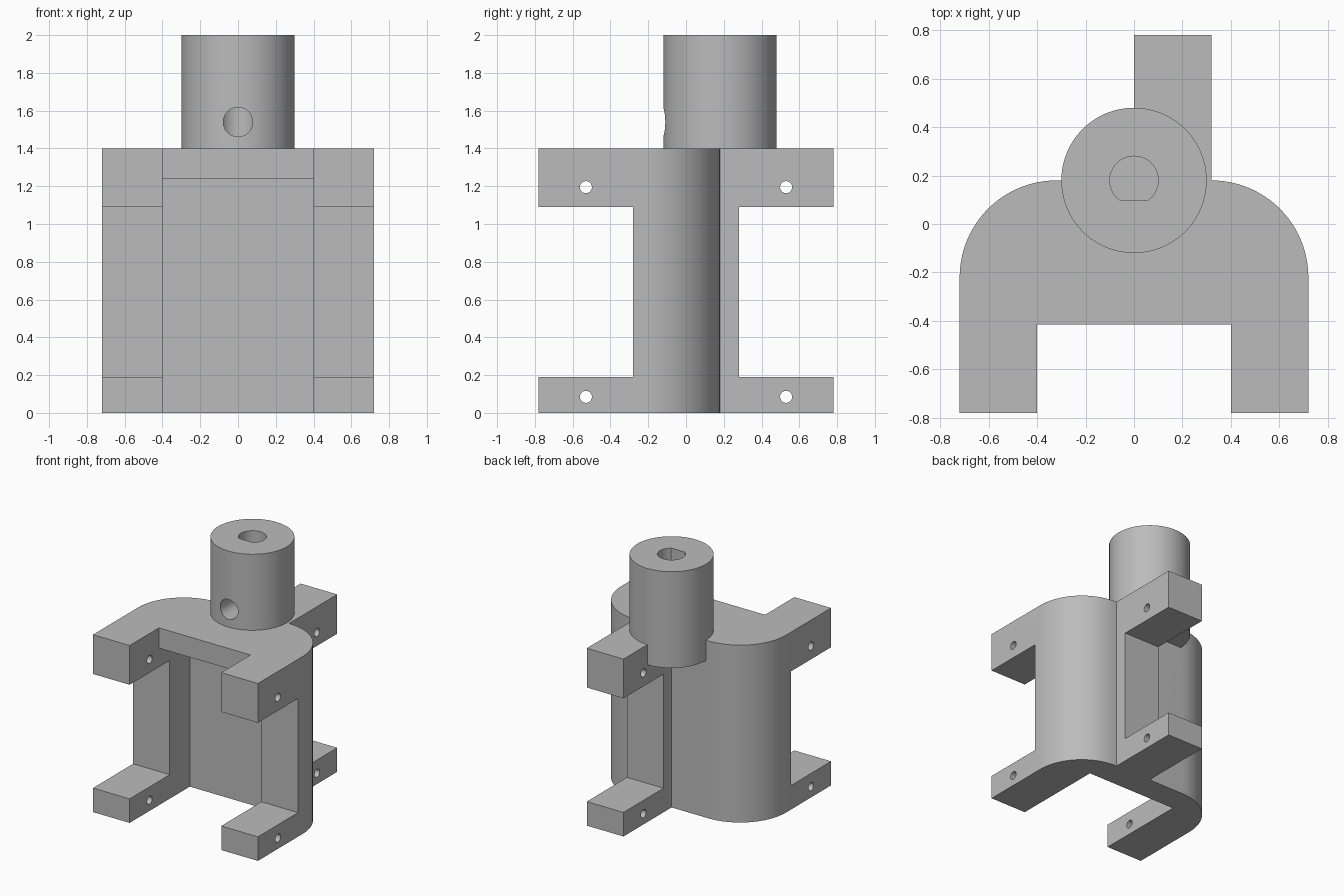
import bpy, bmesh, math

if "Cube" in bpy.data.objects:
    bpy.data.objects.remove(bpy.data.objects["Cube"])

grey = bpy.data.materials.new("plain grey")
grey.diffuse_color = (0.5, 0.5, 0.5, 1)
grey.use_nodes = True
grey.node_tree.nodes["Principled BSDF"].inputs["Base Color"].default_value = grey.diffuse_color


def prism(name, pts, z0, z1):
    """Extrude a closed xy outline from z0 to z1."""
    bm = bmesh.new()
    face = bm.faces.new([bm.verts.new((x, y, z0)) for x, y in pts])
    ext = bmesh.ops.extrude_face_region(bm, geom=[face])
    for v in ext["geom"]:
        if isinstance(v, bmesh.types.BMVert):
            v.co.z = z1
    bmesh.ops.recalc_face_normals(bm, faces=bm.faces)
    me = bpy.data.meshes.new(name)
    bm.to_mesh(me)
    bm.free()
    me.materials.append(grey)
    ob = bpy.data.objects.new(name, me)
    bpy.context.collection.objects.link(ob)
    return ob


def box(name, x0, x1, y0, y1, z0, z1):
    return prism(name, [(x0, y0), (x1, y0), (x1, y1), (x0, y1)], z0, z1)


def arc(cx, cy, r, a0, a1, n):
    return [(cx + r * math.cos(math.radians(a0 + (a1 - a0) * i / n)),
             cy + r * math.sin(math.radians(a0 + (a1 - a0) * i / n))) for i in range(n + 1)]


def combine(target, tool, op):
    """Apply a boolean and remove the tool object."""
    bpy.context.view_layer.objects.active = target
    mod = target.modifiers.new("bool", "BOOLEAN")
    mod.object, mod.operation, mod.solver = tool, op, "EXACT"
    bpy.ops.object.modifier_apply(modifier=mod.name)
    bpy.data.objects.remove(tool)


# Bracket body: U outline with rounded rear corners
outline = [(-0.72, -0.78), (-0.40, -0.78), (-0.40, -0.415), (0.40, -0.415), (0.40, -0.78), (0.72, -0.78)]
outline += arc(0.32, -0.22, 0.40, 0, 90, 24) + arc(-0.32, -0.22, 0.40, 90, 180, 24)
body = prism("bracket", outline, 0, 1.40)

# Rear arm and shaft collar
combine(body, box("rear_arm", 0, 0.32, 0, 0.78, 0, 1.40), "UNION")
combine(body, prism("collar", arc(0, 0.18, 0.30, 0, 360, 96)[:-1], 1.24, 2.0), "UNION")

# Deep channel under the top plate, and side gaps that leave upper and lower arms
combine(body, box("channel", -0.40, 0.40, -1, -0.03, -0.1, 1.24), "DIFFERENCE")
combine(body, box("front_gap", -1, 1, -1, -0.28, 0.19, 1.09), "DIFFERENCE")
combine(body, box("rear_gap", -1, 1, 0.28, 1, 0.19, 1.09), "DIFFERENCE")

# D-shaped shaft bore, flat towards the front
flat = math.degrees(math.asin(0.8))
combine(body, prism("bore", arc(0, 0.18, 0.10, -flat, 180 + flat, 40), 1.40, 2.1), "DIFFERENCE")

# Set screw hole from the front into the bore
screw = prism("screw_hole", arc(0, 0, 0.078, 0, 360, 40)[:-1], 0, 0.7)
screw.rotation_euler = (math.radians(90), 0, 0)
screw.location = (0, 0.18, 1.54)
bpy.context.view_layer.update()
combine(body, screw, "DIFFERENCE")

# Pin holes across all arms
for y in (-0.53, 0.53):
    for z in (0.085, 1.195):
        pin = prism("pin_hole", arc(0, 0, 0.032, 0, 360, 24)[:-1], -1, 1)
        pin.rotation_euler = (0, math.radians(90), 0)
        pin.location = (0, y, z)
        bpy.context.view_layer.update()
        combine(body, pin, "DIFFERENCE")

# Smooth curved walls, keep edges sharp
bpy.ops.object.select_all(action="DESELECT")
body.select_set(True)
bpy.context.view_layer.objects.active = body
bpy.ops.object.shade_smooth_by_angle(angle=math.radians(25))
